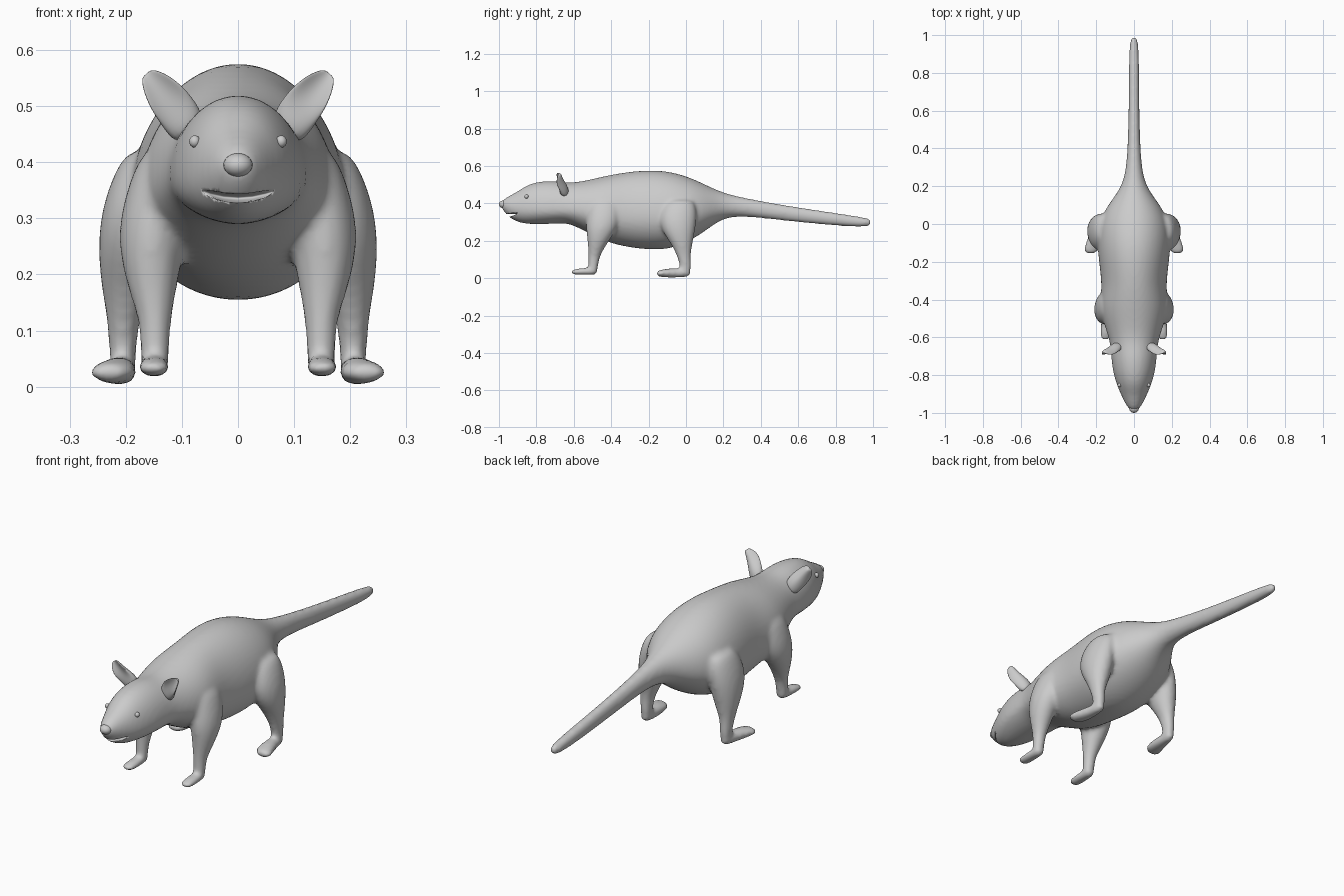
import bpy, bmesh, math
from mathutils import Vector, Matrix

if "Cube" in bpy.data.objects:
    bpy.data.objects.remove(bpy.data.objects["Cube"])

SIDES = 16


def ring(c, u, up, down=None, cup=0.0):
    """Oval around c: half width u, half heights up / down; cup bends its edges forward."""
    c, u, up = Vector(c), Vector(u), Vector(up)
    down = up if down is None else Vector(down)
    pts = []
    for i in range(SIDES):
        a = 2 * math.pi * i / SIDES
        s, k = math.sin(a), math.cos(a)
        pts.append(c + u * k + (up if s > 0 else down) * s + Vector((0, -cup * k * k, 0)))
    return pts


def loft(bm, rings):
    loops = [[bm.verts.new(p) for p in r] for r in rings]
    faces = [bm.faces.new((a[i], a[(i + 1) % SIDES], b[(i + 1) % SIDES], b[i]))
             for a, b in zip(loops, loops[1:]) for i in range(SIDES)]
    # close both ends with a small inset fan
    for l in (loops[0], loops[-1]):
        mid = bm.verts.new(sum((v.co for v in l), Vector()) / SIDES)
        faces += [bm.faces.new((l[i], l[(i + 1) % SIDES], mid)) for i in range(SIDES)]
    bmesh.ops.recalc_face_normals(bm, faces=faces)


def finish(name, bm):
    me = bpy.data.meshes.new(name)
    bm.to_mesh(me)
    bm.free()
    for p in me.polygons:
        p.use_smooth = True
    ob = bpy.data.objects.new(name, me)
    bpy.context.collection.objects.link(ob)
    return ob


def ball(name, c, r):
    bm = bmesh.new()
    bmesh.ops.create_uvsphere(bm, u_segments=20, v_segments=12, radius=1,
                              matrix=Matrix.Translation(c) @ Matrix.Diagonal((*r, 1)))
    return finish(name, bm)


skin = bmesh.new()

# head, trunk and tail: y, top, widest height, bottom, half width
TRUNK = [(-.985, .415, .395, .37, .025), (-.95, .44, .385, .325, .048),
         (-.90, .465, .375, .298, .072), (-.85, .503, .37, .288, .094),
         (-.78, .522, .37, .287, .115), (-.70, .525, .37, .29, .124),
         (-.63, .512, .37, .295, .128), (-.55, .522, .36, .255, .155),
         (-.44, .55, .34, .195, .188), (-.33, .572, .33, .165, .172),
         (-.20, .585, .33, .148, .19), (-.09, .578, .33, .15, .20),
         (.02, .545, .34, .195, .188), (.11, .50, .36, .255, .135),
         (.20, .457, .385, .325, .062), (.32, .428, .38, .332, .038),
         (.55, .388, .345, .303, .029), (.80, .35, .315, .28, .029),
         (.93, .33, .30, .273, .026), (.99, .318, .297, .278, .017)]
loft(skin, [ring((0, y, m), (w, 0, 0), (0, 0, t - m), (0, 0, m - b))
            for y, t, m, b, w in TRUNK])

# legs: x, y, z, half width, half depth
FRONT_LEG = [(.135, -.43, .42, .04, .08), (.145, -.44, .32, .065, .095),
             (.155, -.455, .25, .06, .08), (.153, -.475, .18, .046, .05),
             (.148, -.49, .12, .029, .032), (.148, -.497, .07, .027, .026),
             (.148, -.497, .025, .026, .025)]
HIND_LEG = [(.16, -.03, .42, .045, .08), (.178, -.045, .33, .065, .105),
            (.188, -.04, .25, .064, .09), (.197, -.022, .18, .048, .056),
            (.205, -.012, .12, .029, .037), (.205, -.002, .07, .025, .032),
            (.205, -.005, .025, .024, .028)]
# feet: x, y, z, half width, half height
FRONT_FOOT = [(.148, -.475, .036, .024, .018), (.149, -.53, .037, .028, .02),
              (.150, -.58, .035, .032, .017), (.151, -.612, .032, .025, .012)]
HIND_FOOT = [(.205, .022, .03, .022, .022), (.207, -.04, .028, .028, .026),
             (.217, -.10, .028, .038, .025), (.226, -.135, .026, .042, .019),
             (.230, -.157, .025, .028, .014)]
for s in (-1, 1):
    for leg in (FRONT_LEG, HIND_LEG):
        loft(skin, [ring((s * x, y, z), (w, 0, 0), (0, d, 0)) for x, y, z, w, d in leg])
    for foot in (FRONT_FOOT, HIND_FOOT):
        loft(skin, [ring((s * x, y, z), (w, 0, 0), (0, 0, h)) for x, y, z, w, h in foot])

# blend everything into one smooth skin
body = finish("body", skin)
body.modifiers.new("round", 'SUBSURF').levels = 2
body.modifiers["round"].render_levels = 2
rm = body.modifiers.new("merge", 'REMESH')
rm.mode = 'VOXEL'
rm.voxel_size = .01
rm.use_smooth_shade = True
sm = body.modifiers.new("blend", 'SMOOTH')
sm.factor = .5
sm.iterations = 6

# mouth slit
cutter = ball("mouth_cutter", (0, -.945, .336), (.085, .065, .008))
for v in cutter.data.vertices:
    v.co.z += 3 * v.co.x ** 2
cutter.hide_render = True
cutter.hide_viewport = False
cutter.display_type = 'WIRE'
cut = body.modifiers.new("mouth", 'BOOLEAN')
cut.operation = 'DIFFERENCE'
cut.object = cutter

# nose
ball("nose", (0, -.975, .395), (.026, .025, .021))

for s, side in ((-1, "right"), (1, "left")):
    # ears: cupped ovals along a leaning path: x, y, z, half width, thickness, cup
    EAR = [(.085, -.65, .455, .036, .026, 0), (.108, -.655, .49, .038, .023, .012),
           (.130, -.665, .518, .035, .015, .025), (.149, -.672, .542, .026, .011, .02),
           (.163, -.676, .558, .013, .008, .008)]
    bm = bmesh.new()
    loft(bm, [ring((s * x, y, z), (.75 * w * s, 0, -.66 * w), (0, t, 0), cup=c)
              for x, y, z, w, t, c in EAR])
    ear = finish("ear_" + side, bm)
    sub = ear.modifiers.new("round", 'SUBSURF')
    sub.levels = sub.render_levels = 2
    # eyes
    ball("eye_" + side, (s * .077, -.853, .437), (.010, .011, .011))
